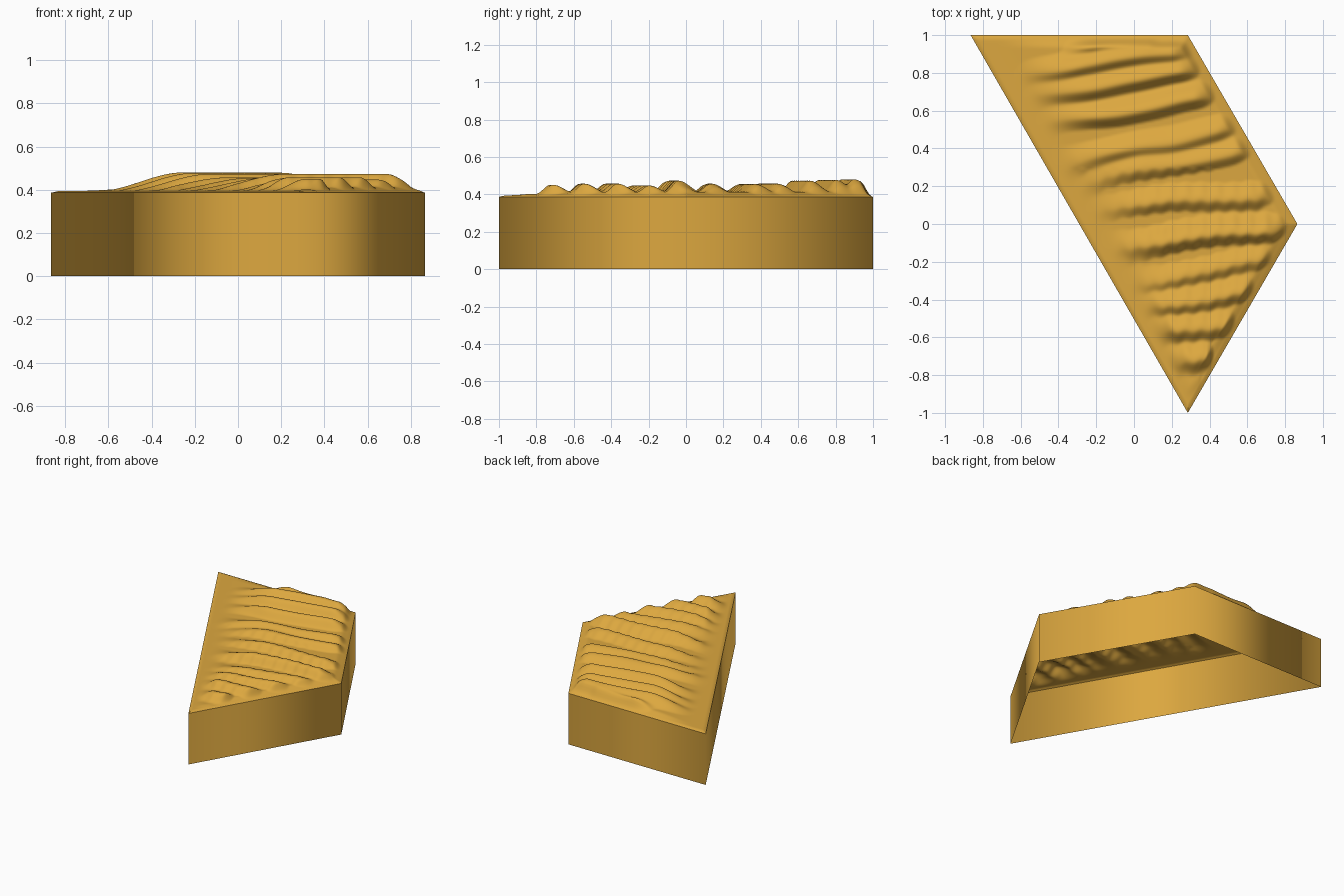
import bpy, bmesh, math
from mathutils import Vector, noise

if "Cube" in bpy.data.objects:
    bpy.data.objects.remove(bpy.data.objects["Cube"])

CORNERS = [(-0.865, 1.0), (0.285, -1.0), (0.865, 0.0), (0.285, 1.0)]
RIM, FLAT = 0.38, 0.395
ROWS, COLS = 200, 110

# dune crests: x0, y0 (left end), x1, y1 (right end), height
CRESTS = [
    (-0.42, 0.92, 0.14, 0.97, 0.075), (-0.60, 0.80, 0.30, 0.91, 0.085),
    (-0.55, 0.68, 0.34, 0.81, 0.082), (-0.48, 0.53, 0.42, 0.67, 0.078),
    (-0.42, 0.29, 0.55, 0.52, 0.062), (-0.30, 0.21, 0.63, 0.40, 0.060),
    (-0.22, 0.08, 0.74, 0.15, 0.062), (-0.14, -0.13, 0.80, -0.02, 0.078),
    (-0.04, -0.32, 0.74, -0.19, 0.052), (0.00, -0.46, 0.64, -0.35, 0.062),
    (0.05, -0.60, 0.54, -0.52, 0.062), (0.12, -0.77, 0.42, -0.71, 0.056),
    (0.20, -0.92, 0.36, -0.89, 0.020),
]


def smooth(a, b, v):
    t = min(1, max(0, (v - a) / (b - a)))
    return t * t * (3 - 2 * t)


def edge_distances(x, y):
    out = []
    for (ax, ay), (bx, by) in zip(CORNERS, CORNERS[1:] + CORNERS[:1]):
        d = Vector((bx - ax, by - ay)).normalized()
        out.append(max(0, d.x * (y - ay) - d.y * (x - ax)))
    return out


def dune(x, y):
    # steep face towards the front, gentle slope behind
    n = noise.noise(Vector((x * 4, y * 4, 2.0)))
    total = 0
    for x0, y0, x1, y1, h in CRESTS:
        t = (x - x0) / (x1 - x0)
        wave = 0.012 * math.sin(7 * x + 9 * y0) + 0.012 * n
        if y < 0.3:
            wave += 0.004 * math.sin(75 * x)
        d = y - (y0 + (y1 - y0) * t + wave)
        fade = smooth(-0.05, 0.38, t) * (1 - smooth(0.88, 1.07, t))
        w = 0.055 if d < 0 else 0.085
        total += (h * fade * math.exp(-(d / w) ** 2)) ** 3
    return total ** (1 / 3)


def height(x, y):
    long_side, *others = edge_distances(x, y)
    near = min(long_side, *others)
    rim = RIM + (FLAT - RIM) * smooth(-0.02, 0.025, near)
    fade = smooth(0.02, 0.17, long_side) * smooth(0.01, 0.07, min(others))
    swell = 0.018 * smooth(0.08, 0.4, long_side)
    return rim + fade * max(dune(x, y), swell)


def finish(name, bm, material):
    mesh = bpy.data.meshes.new(name)
    bm.to_mesh(mesh)
    bm.free()
    mesh.shade_smooth()
    mesh.materials.append(material)
    obj = bpy.data.objects.new(name, mesh)
    bpy.context.collection.objects.link(obj)


sand = bpy.data.materials.new("sand")
sand.diffuse_color = (0.72, 0.39, 0.05, 1)
sand.use_nodes = True
sand.node_tree.nodes["Principled BSDF"].inputs["Base Color"].default_value = sand.diffuse_color

# rippled top: grid stretched between the long side and the two right sides
bm = bmesh.new()
grid = []
for j in range(ROWS + 1):
    y = -1 + 2 * j / ROWS
    left = 0.285 - 0.575 * (y + 1)
    right = 0.865 - 0.58 * abs(y)
    row = []
    for i in range(COLS + 1):
        x = left + (right - left) * i / COLS
        row.append(bm.verts.new((x, y, height(x, y))))
    grid.append(row)
for j in range(ROWS):
    for i in range(COLS):
        bm.faces.new((grid[j][i], grid[j][i + 1], grid[j + 1][i + 1], grid[j + 1][i]))
bmesh.ops.remove_doubles(bm, verts=bm.verts, dist=0.0002)
finish("rippled_top", bm, sand)

# side walls, open underneath
bm = bmesh.new()
low = [bm.verts.new((x, y, 0)) for x, y in CORNERS]
high = [bm.verts.new((x, y, height(x, y))) for x, y in CORNERS]
for i in range(4):
    k = (i + 1) % 4
    bm.faces.new((low[i], low[k], high[k], high[i]))
finish("side_walls", bm, sand)
